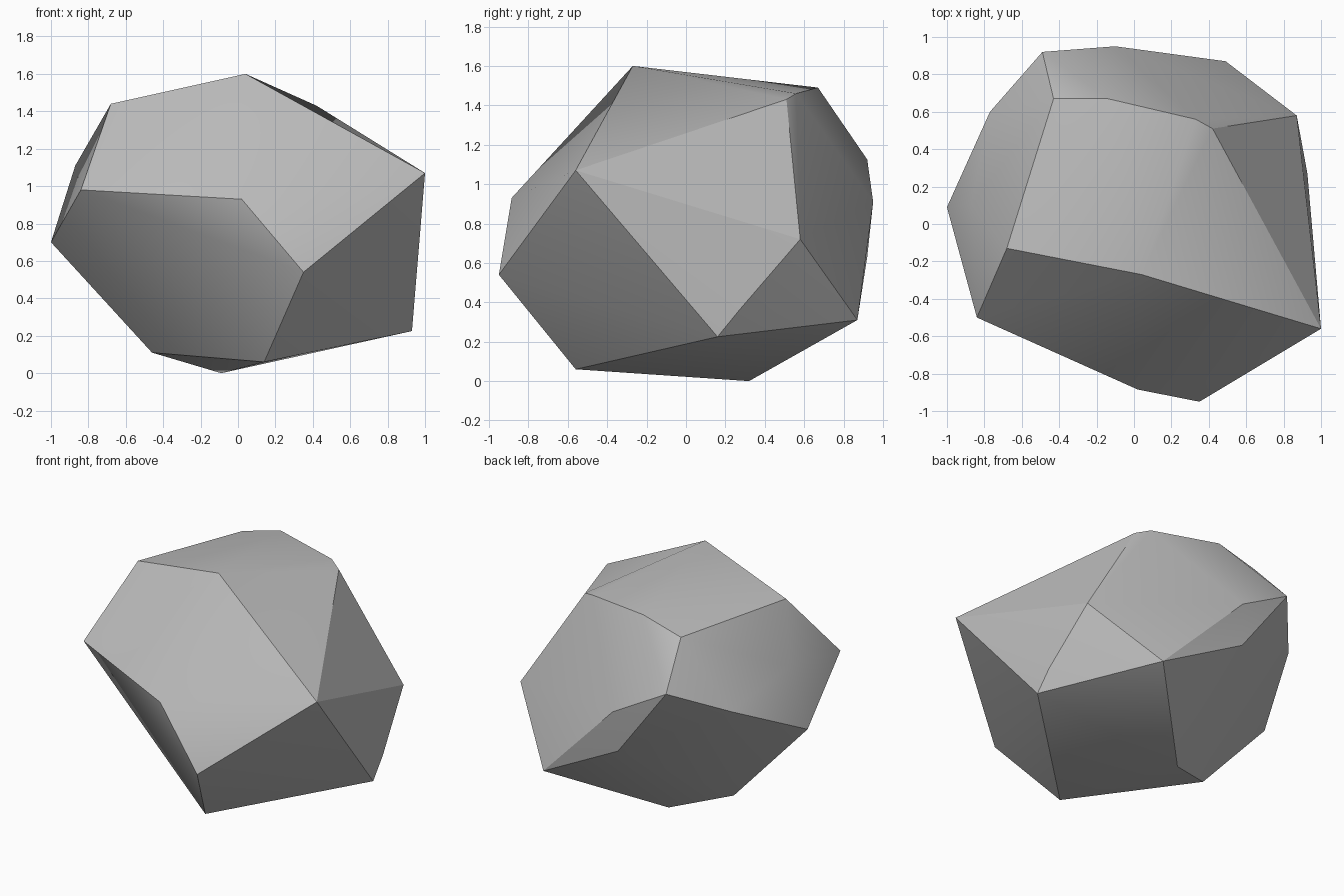
import bpy
import bmesh
import math

cube = bpy.data.objects.get("Cube")
if cube:
    bpy.data.objects.remove(cube, do_unlink=True)

# Stone material
stone = bpy.data.materials.new("stone_grey")
stone.use_nodes = True
grey = (0.5, 0.5, 0.5, 1.0)
stone.diffuse_color = grey
stone.node_tree.nodes["Principled BSDF"].inputs["Base Color"].default_value = grey

# Corners of the boulder, grouped by region
crown = [(.04, -.27, 1.6), (-.68, -.13, 1.44), (-.43, .67, 1.41),
         (-.14, .67, 1.49), (.33, .56, 1.46), (.42, .51, 1.43)]
front = [(1, -.56, 1.07), (.35, -.95, .54), (.02, -.885, .93), (-.84, -.5, .98)]
sides = [(-1, .09, .7), (-.87, .1, 1.11), (-.77, .6, .956),
         (.87, .58, .72), (.93, .16, .225), (.927, .27, .36)]
back = [(-.49, .92, 1.125), (-.1, .95, .91), (-.12, .92, .63), (.49, .87, .31)]
base = [(.14, -.56, .06), (-.46, .13, .11), (-.09, .32, 0)]

# Chiselled boulder body: a convex skin over the corners
bm = bmesh.new()
for corner in crown + front + sides + back + base:
    bm.verts.new(corner)
hull = bmesh.ops.convex_hull(bm, input=bm.verts[:])
loose = [v for v in bm.verts if not v.link_faces]
bmesh.ops.delete(bm, geom=loose, context="VERTS")
bmesh.ops.recalc_face_normals(bm, faces=bm.faces[:])

mesh = bpy.data.meshes.new("boulder")
bm.to_mesh(mesh)
bm.free()
mesh.materials.append(stone)
boulder = bpy.data.objects.new("boulder", mesh)
bpy.context.collection.objects.link(boulder)

# Soft shading across shallow bends, crisp ridges elsewhere
bpy.ops.object.select_all(action="DESELECT")
boulder.select_set(True)
bpy.context.view_layer.objects.active = boulder
bpy.ops.object.shade_smooth_by_angle(angle=math.radians(30))
